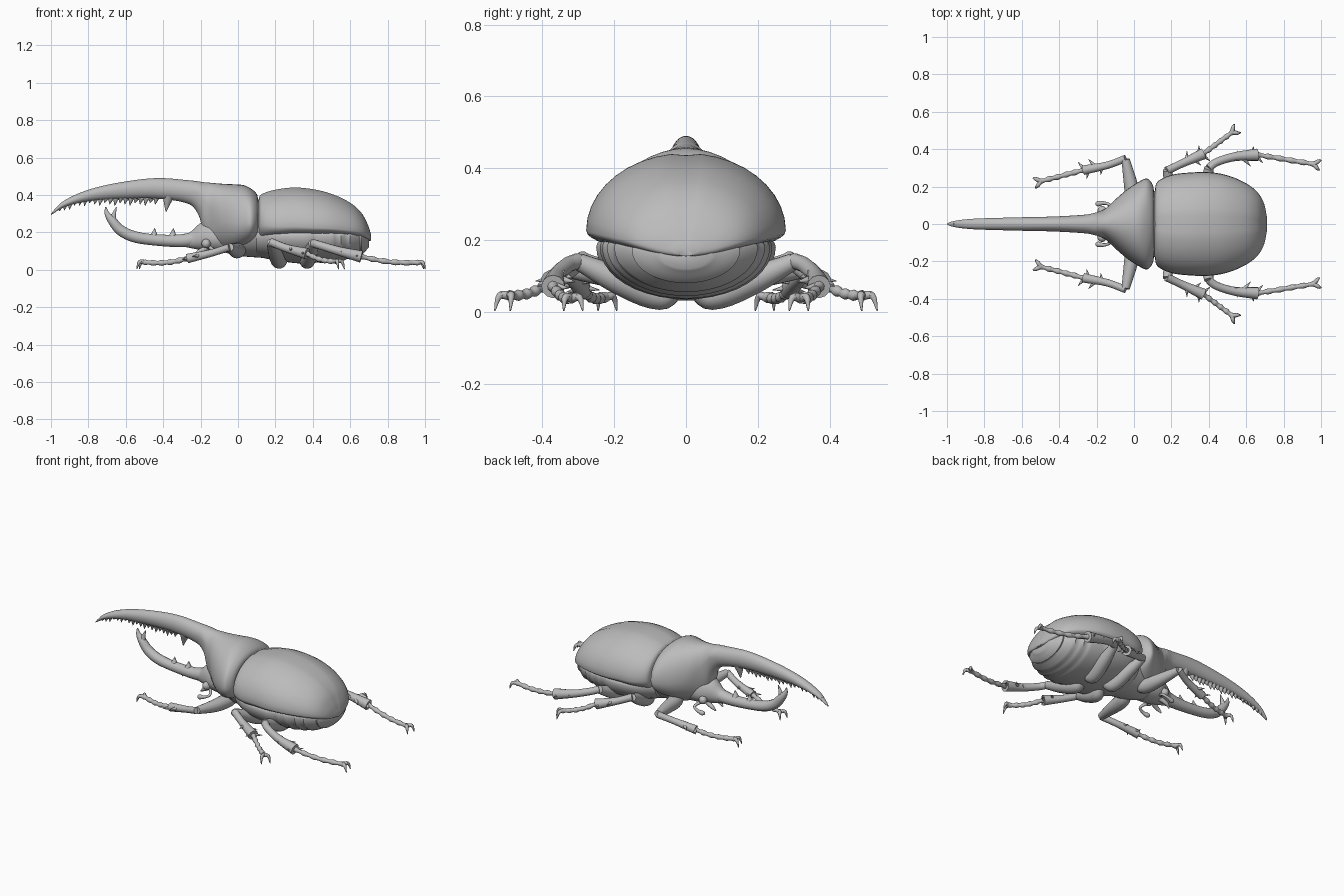
import bpy, bmesh, math
from mathutils import Vector

cube = bpy.data.objects.get("Cube")
if cube:
    bpy.data.objects.remove(cube, do_unlink=True)

shell = bpy.data.materials.new("shell_grey")
shell.use_nodes = True
GREY = (0.5, 0.5, 0.5, 1)
shell.diffuse_color = GREY
shell.node_tree.nodes["Principled BSDF"].inputs["Base Color"].default_value = GREY


def smooth_path(points, steps=6):
    """Hermite interpolation through stations of any dimension."""
    p = [Vector(q) for q in points]
    t = [0.0]
    for a, b in zip(p, p[1:]):
        t.append(t[-1] + (b - a).length)
    last = len(p) - 1
    m = []
    for i in range(len(p)):
        a, b = max(i - 1, 0), min(i + 1, last)
        m.append((p[b] - p[a]) / (t[b] - t[a]))
    out = []
    for i in range(last):
        h = t[i + 1] - t[i]
        for k in range(steps):
            s = k / steps
            u = s * s * (3 - 2 * s)
            out.append(p[i] * (1 - u) + p[i + 1] * u
                       + m[i] * (h * s * (1 - s) ** 2) - m[i + 1] * (h * s * s * (1 - s)))
    return out + [p[-1]]


def skin(name, rings, mirror=False):
    """Join rings of points into one capped, smooth-shaded object."""
    bm = bmesh.new()
    loops = [[bm.verts.new(v) for v in ring] for ring in rings]
    n = len(loops[0])
    for a, b in zip(loops, loops[1:]):
        for i in range(n):
            bm.faces.new((a[i], a[(i + 1) % n], b[(i + 1) % n], b[i]))
    bm.faces.new(loops[0])
    bm.faces.new(loops[-1])
    bmesh.ops.recalc_face_normals(bm, faces=bm.faces)
    mesh = bpy.data.meshes.new(name)
    bm.to_mesh(mesh)
    bm.free()
    mesh.materials.append(shell)
    obj = bpy.data.objects.new(name, mesh)
    bpy.context.collection.objects.link(obj)
    bpy.ops.object.select_all(action='DESELECT')
    obj.select_set(True)
    bpy.context.view_layer.objects.active = obj
    bpy.ops.object.shade_smooth_by_angle(angle=math.radians(45))
    if mirror:
        mod = obj.modifiers.new("Mirror", 'MIRROR')
        mod.use_axis = (False, True, False)
        mod.use_mirror_merge = False
    return obj


def loft(name, stations, sides=40, seam=0.0, ridge=None):
    """Body shell from stations (x, half width, low z, middle z, high z)."""
    rings = []
    for x, w, low, mid, high in smooth_path(stations):
        f = 1.0
        if ridge and ridge[0] < x < ridge[1]:
            f = 1 - 0.07 * ((x - ridge[0]) / 0.055 % 1)
        ring = []
        for i in range(sides):
            a = math.tau * i / sides
            c, s = math.cos(a), math.sin(a)
            z = mid + s * (high - mid if s > 0 else (mid - low) * f)
            if s > 0.99:
                z -= seam
            ring.append((x, w * c * f, z))
        rings.append(ring)
    return skin(name, rings)


def tube(name, points, sides=12, mirror=False, steps=5):
    """Limb or horn swept along points (x, y, z, radius)."""
    path = smooth_path(points, steps)
    rings = []
    side = None
    for i, q in enumerate(path):
        d = (path[min(i + 1, len(path) - 1)].xyz - path[max(i - 1, 0)].xyz).normalized()
        if side is None:
            side = d.orthogonal()
        side = (side - d * side.dot(d)).normalized()
        up = d.cross(side)
        r = max(q[3], 0.001)
        rings.append([q.xyz + r * (side * math.cos(a) + up * math.sin(a))
                      for a in (math.tau * k / sides for k in range(sides))])
    return skin(name, rings, mirror)


def spike(name, base, tip, r, mirror=False):
    tube(name, [(*base, r), (*tip, 0.001)], 8, mirror, 2)


# Wing cases with a shallow central seam
loft("wing_cases", [
    (.11, .17, .15, .24, .375), (.125, .225, .14, .24, .405), (.2, .262, .15, .23, .43),
    (.3, .275, .16, .23, .442), (.4, .277, .165, .225, .433), (.5, .26, .17, .22, .408),
    (.6, .217, .165, .21, .36), (.66, .17, .16, .2, .305), (.695, .11, .155, .185, .24),
    (.712, .03, .155, .17, .185)], seam=.006)

# Ribbed belly and the core joining it to the thorax
loft("belly", [
    (.1, .17, .07, .18, .25), (.2, .23, .05, .18, .25), (.35, .25, .032, .18, .25),
    (.5, .237, .035, .18, .25), (.6, .2, .055, .18, .24), (.66, .15, .08, .17, .22),
    (.7, .07, .12, .16, .18)], ridge=(.38, .655))
loft("thorax_core", [
    (-.1, .08, .1, .2, .35), (0, .14, .075, .2, .38), (.11, .17, .065, .22, .375),
    (.2, .16, .06, .2, .36)])

# Thorax shield flowing into the long upper horn
loft("thorax_and_upper_horn", [
    (.108, .16, .16, .27, .37), (.1, .21, .15, .26, .405), (.07, .243, .13, .25, .433),
    (.03, .228, .11, .25, .452), (-.03, .19, .1, .25, .457), (-.09, .14, .11, .27, .46),
    (-.15, .085, .13, .33, .465), (-.185, .068, .19, .38, .468), (-.21, .06, .29, .41, .472),
    (-.26, .05, .35, .42, .478), (-.43, .04, .38, .435, .49), (-.6, .036, .38, .43, .472),
    (-.75, .032, .372, .41, .442), (-.86, .028, .355, .38, .405), (-.94, .02, .33, .345, .362),
    (-.985, .01, .302, .31, .318), (-1, .003, .293, .296, .299)])
tube("upper_horn_tooth", [(-.37, 0, .4, .035), (-.378, 0, .36, .02), (-.385, 0, .31, .002)])

# Ragged bristle ridge beneath the upper horn
for i in range(20):
    x = -.95 + i * .027
    z = .37 - .9 * max(0, -.8 - x) ** 1.6
    spike("horn_bristle", (x, 0, z + .012), (x - .006, 0, z - .014 - .007 * (i % 3)), .016)

# Head and forked lower horn
loft("head", [
    (-.07, .09, .09, .17, .27), (-.14, .085, .095, .17, .27), (-.2, .06, .105, .17, .25),
    (-.25, .038, .115, .16, .205), (-.3, .025, .125, .155, .18)])
tube("lower_horn", [
    (-.2, 0, .17, .045), (-.3, 0, .155, .036), (-.45, 0, .16, .031), (-.56, 0, .178, .031),
    (-.63, 0, .213, .029), (-.675, 0, .265, .024), (-.7, 0, .3, .014), (-.708, 0, .335, .003)])
tube("lower_horn_prong", [(-.67, 0, .255, .02), (-.665, 0, .29, .013), (-.65, 0, .335, .002)])
for x in (-.45, -.35):
    spike("lower_horn_tooth", (x, 0, .17), (x + .005, 0, .222), .026)
tube("eye", [(-.195, .068, .14, .004), (-.185, .07, .14, .02), (-.17, .072, .14, .025),
             (-.155, .074, .14, .02), (-.145, .076, .14, .004)], mirror=True)
tube("antenna", [(-.15, .06, .12, .01), (-.13, .1, .1, .008), (-.16, .112, .085, .009),
                 (-.195, .108, .075, .014), (-.205, .106, .07, .004)], mirror=True)
tube("mouth_feeler", [(-.16, .03, .12, .015), (-.21, .04, .095, .012), (-.235, .035, .075, .004)],
     mirror=True)


def leg(name, femur, tibia, foot):
    """Femur, spined tibia, beaded foot and a pair of hooked claws."""
    tube(name + "_femur", femur, 16, True)
    tube(name + "_tibia", tibia, 12, True)
    a, b = Vector(tibia[0][:3]), Vector(tibia[-1][:3])
    along = (b - a).normalized()
    out = Vector((-along.y, along.x, 0)).normalized()
    for f, sign in ((.55, 1), (.72, -1), (.88, 1), (.97, -1)):
        base = a.lerp(b, f)
        spike(name + "_spine", base, base + out * sign * .05 + along * .025, .014, True)

    beads = []
    end = Vector(foot)
    for i in range(11):
        q = b.lerp(end, i / 10)
        q.z -= .012 * math.sin(math.pi * i / 10)
        beads.append((*q, .011 if i % 2 else .016))
    tube(name + "_foot", beads, 10, True, 3)
    d = (end - b).normalized()
    n = Vector((-d.y, d.x, 0)).normalized()
    for sign in (1, -1):
        pts = [end, end + d * .022 + n * sign * .02 + Vector((0, 0, .004)),
               end + d * .036 + n * sign * .027]
        pts[2].z = .003
        tube(name + "_claw", [(*p, r) for p, r in zip(pts, (.013, .01, .002))], 8, True)


leg("front_leg",
    [(.02, .05, .12, .03), (0, .1, .105, .042), (-.015, .2, .105, .038), (-.045, .345, .12, .022)],
    [(-.045, .35, .12, .02), (-.14, .315, .09, .02), (-.27, .288, .06, .026)],
    (-.5, .228, .04))
leg("middle_leg",
    [(.24, .03, .07, .03), (.22, .07, .045, .04), (.2, .18, .09, .038), (.175, .29, .145, .022)],
    [(.175, .285, .148, .022), (.26, .325, .115, .022), (.37, .375, .085, .031)],
    (.525, .49, .045))
leg("hind_leg",
    [(.38, .03, .07, .03), (.37, .07, .045, .04), (.385, .18, .085, .04), (.4, .3, .14, .024)],
    [(.4, .3, .142, .022), (.44, .33, .13, .022), (.54, .36, .1, .024), (.66, .37, .07, .033)],
    (.962, .32, .038))
